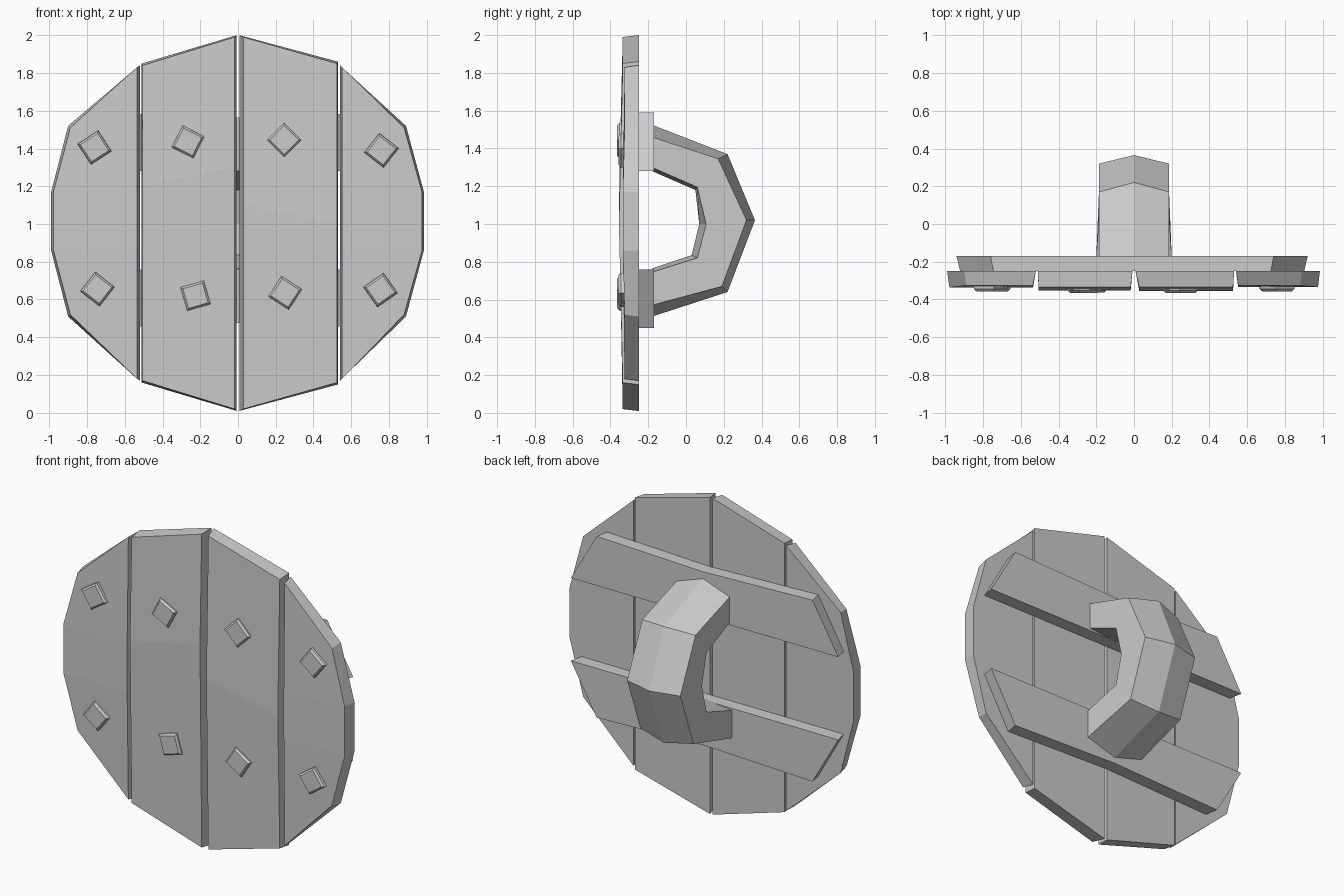
import bpy, bmesh
from math import sin, cos, radians

if "Cube" in bpy.data.objects:
    bpy.data.objects.remove(bpy.data.objects["Cube"])


def loft(name, rings):
    """Skin consecutive rings of points and cap both ends."""
    bm = bmesh.new()
    loops = [[bm.verts.new(p) for p in ring] for ring in rings]
    n = len(loops[0])
    for a, b in zip(loops, loops[1:]):
        for i in range(n):
            j = (i + 1) % n
            bm.faces.new((a[i], a[j], b[j], b[i]))
    bm.faces.new(loops[0])
    bm.faces.new(loops[-1])
    bmesh.ops.recalc_face_normals(bm, faces=bm.faces[:])
    me = bpy.data.meshes.new(name)
    bm.to_mesh(me)
    bm.free()
    ob = bpy.data.objects.new(name, me)
    bpy.context.collection.objects.link(ob)
    return ob


BACK = -0.25


def plank(name, rows, left_bevel, right_bevel, y_end, y_mid):
    """rows: (left x, left z, right x, right z) from bottom to top."""
    rings = []
    for i, (xl, zl, xr, zr) in enumerate(rows):
        last = len(rows) - 1
        front = y_end if i in (0, last) else y_mid
        dz = 0.01 if i == 0 else -0.01 if i == last else 0
        rings.append([(xl, BACK, zl), (xr, BACK, zr),
                      (xr - right_bevel, front, zr + dz),
                      (xl + left_bevel, front, zl + dz)])
    loft(name, rings)


# Four planks forming the round shield face
plank("plank_outer_left", [(-.90, .51, -.52, .17), (-.99, .86, -.52, .86),
                           (-.99, 1.17, -.52, 1.17), (-.90, 1.52, -.52, 1.84)],
      .012, .015, -.325, -.337)
plank("plank_inner_left", [(-.51, .16, -.008, .01), (-.51, 1.2, -.008, 1.3),
                           (-.51, 1.85, -.008, 2.0)], .005, .01, -.335, -.352)
plank("plank_inner_right", [(.008, .01, .53, .15), (.008, 1.1, .53, 1.0),
                            (.008, 2.0, .53, 1.86)], .02, .005, -.335, -.355)
plank("plank_outer_right", [(.54, .17, .89, .51), (.54, .86, .985, .86),
                            (.54, 1.17, .985, 1.17), (.54, 1.84, .89, 1.52)],
      .012, .01, -.325, -.334)

# Two cross bars on the back, mirrored about the middle height
for name, flip in (("upper_cross_bar", False), ("lower_cross_bar", True)):
    rings = []
    for x_near, x_far, z_far in ((-.94, -.76, 1.59), (0, 0, 1.565), (.92, .74, 1.59)):
        k = 0.98
        pts = [(x_near, -.17, 1.28), (x_far, -.17, z_far),
               (x_far * k, BACK, z_far), (x_near * k, BACK, 1.28)]
        if flip:
            pts = [(x, y, 2.04 - z) for x, y, z in pts]
        rings.append(pts)
    loft(name, rings)

# Arched handle: outer ridge, outer side, inner side, inner ridge as (y, z), half width
stations = [
    ((-.18, 1.525), (-.18, 1.46), (-.18, 1.30), (-.18, 1.28), .185),
    ((.22, 1.37), (.17, 1.345), (.06, 1.195), (.05, 1.18), .185),
    ((.365, 1.02), (.32, 1.02), (.107, 1.0), (.07, 1.0), .185),
    ((.22, .64), (.19, .67), (.06, .82), (.03, .835), .185),
    ((-.18, .51), (-.18, .57), (-.18, .745), (-.18, .765), .20),
]
loft("handle", [[(0, *ridge), (w, *side), (w, *inner), (0, *dip), (-w, *inner), (-w, *side)]
                for ridge, side, inner, dip, w in stations])

# Square nail heads on the front: x, z, turn, front y
nails = [(-.76, 1.405, 33, -.357), (-.265, 1.435, -27, -.365),
         (.245, 1.445, 45, -.365), (.76, 1.39, -38, -.357),
         (-.745, .655, -38, -.357), (-.225, .62, 16, -.363),
         (.25, .635, -33, -.365), (.755, .65, 35, -.357)]
for i, (x, z, turn, y) in enumerate(nails):
    rings = []
    for half, yy in ((.066, -.315), (.064, y + .012), (.054, y)):
        r = half * 2 ** .5
        rings.append([(x + r * cos(radians(turn + 45 + 90 * k)), yy,
                       z + r * sin(radians(turn + 45 + 90 * k))) for k in range(4)])
    loft(f"nail_head_{i + 1}", rings)
